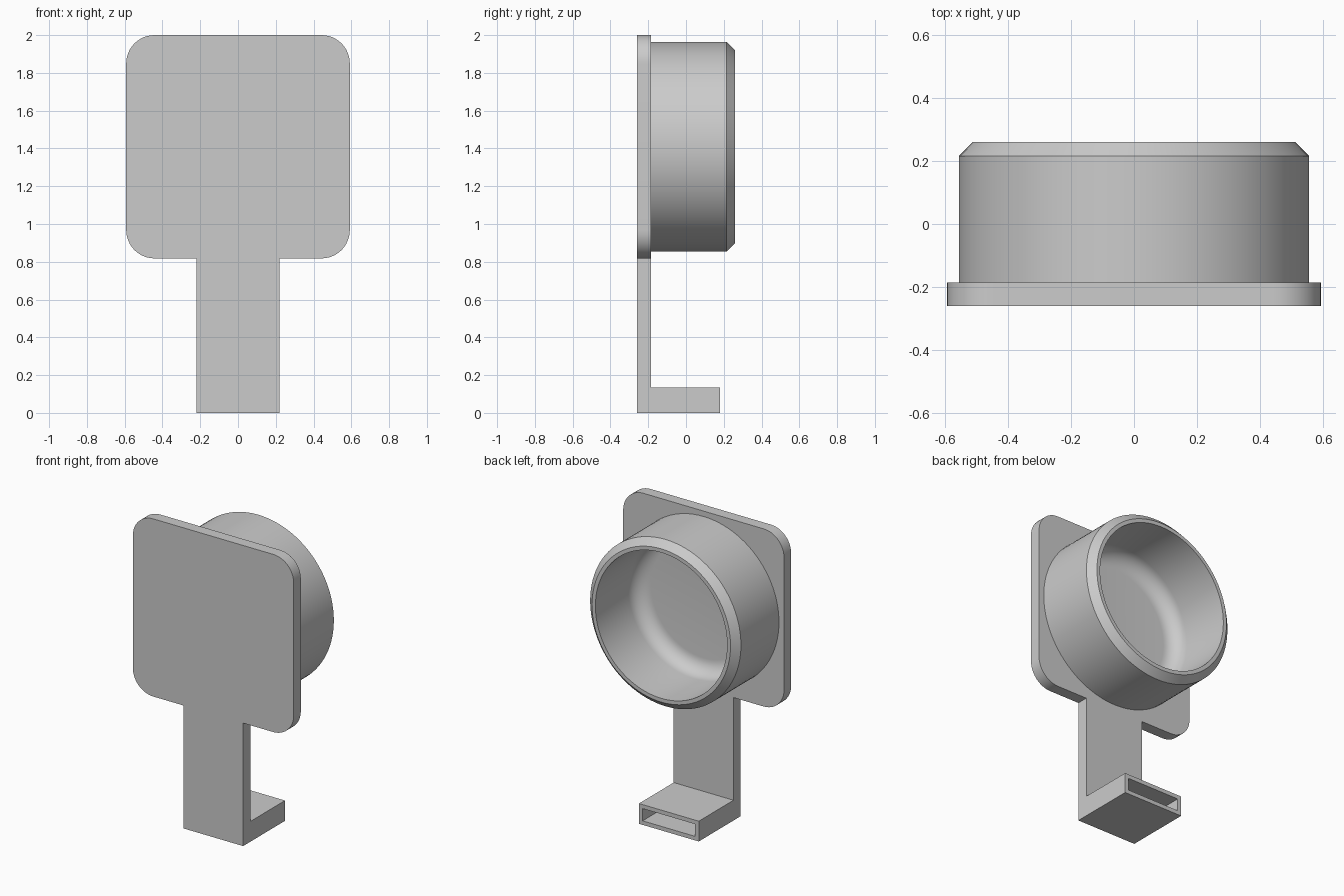
import bpy, bmesh
from math import sin, cos, pi, radians
from mathutils import Vector, Matrix

cube = bpy.data.objects.get("Cube")
if cube:
    bpy.data.objects.remove(cube)

grey = bpy.data.materials.new("plain grey")
grey.use_nodes = True
grey.diffuse_color = (0.6, 0.6, 0.6, 1)
grey.node_tree.nodes["Principled BSDF"].inputs["Base Color"].default_value = (0.6, 0.6, 0.6, 1)

FRONT, BACK = -0.26, -0.185      # panel thickness in y
HALF, BASE, TOP = 0.592, 0.818, 2.0
CORNER = 0.15
ARM = 0.22                       # half width of arm and foot
CENTRE_Z = (BASE + TOP) / 2


def finish(bm, name):
    bmesh.ops.recalc_face_normals(bm, faces=bm.faces)
    mesh = bpy.data.meshes.new(name)
    bm.to_mesh(mesh)
    bm.free()
    mesh.materials.append(grey)
    ob = bpy.data.objects.new(name, mesh)
    bpy.context.collection.objects.link(ob)
    bpy.ops.object.select_all(action='DESELECT')
    ob.select_set(True)
    bpy.context.view_layer.objects.active = ob
    bpy.ops.object.shade_smooth_by_angle(angle=radians(30))
    return ob


def arc(cx, cy, r, start, end, steps=12):
    angles = [radians(start + (end - start) * i / steps) for i in range(steps + 1)]
    return [(cx + r * cos(a), cy + r * sin(a)) for a in angles]


# Rounded panel and arm, extruded from one mirrored outline
inner = HALF - CORNER
half = [(ARM, 0), (ARM, BASE)]
half += arc(inner, BASE + CORNER, CORNER, -90, 0)
half += arc(inner, TOP - CORNER, CORNER, 0, 90)
outline = half + [(-x, z) for x, z in reversed(half)]
bm = bmesh.new()
face = bm.faces.new([bm.verts.new((x, FRONT, z)) for x, z in outline])
ext = bmesh.ops.extrude_face_region(bm, geom=[face])
moved = [v for v in ext["geom"] if isinstance(v, bmesh.types.BMVert)]
bmesh.ops.translate(bm, verts=moved, vec=(0, BACK - FRONT, 0))
finish(bm, "panel_and_arm")

# Foot with a blind slot pushed into its rear end
END, HEIGHT = 0.18, 0.135
bm = bmesh.new()
bmesh.ops.create_cube(bm, size=1, matrix=Matrix.Translation((0, (BACK + END) / 2, HEIGHT / 2))
                      @ Matrix.Diagonal((2 * ARM, END - BACK, HEIGHT, 1)))
end = max(bm.faces, key=lambda f: f.calc_center_median().y)
bmesh.ops.inset_region(bm, faces=[end], thickness=0.038)
slot = bmesh.ops.extrude_discrete_faces(bm, faces=[end])["faces"][0]
bmesh.ops.translate(bm, verts=slot.verts, vec=(0, -0.33, 0))
finish(bm, "slotted_foot")

# Round cup: chamfered rim outside, filleted floor inside
OUTER, BORE, RIM, BEVEL, FILLET = 0.555, 0.485, 0.26, 0.045, 0.1
floor = BACK + 0.002
profile = [(OUTER, BACK), (OUTER, RIM - BEVEL), (OUTER - BEVEL, RIM), (BORE, RIM)]
profile += arc(BORE - FILLET, floor + FILLET, FILLET, 0, -90, 8)
profile.append((0, floor))
bm = bmesh.new()
verts = [bm.verts.new((r, y, CENTRE_Z)) for r, y in profile]
edges = [bm.edges.new(pair) for pair in zip(verts, verts[1:])]
bmesh.ops.spin(bm, geom=verts + edges, cent=(0, 0, CENTRE_Z), axis=(0, 1, 0),
               angle=2 * pi, steps=96)
bmesh.ops.remove_doubles(bm, verts=bm.verts, dist=0.0005)
finish(bm, "round_cup")
